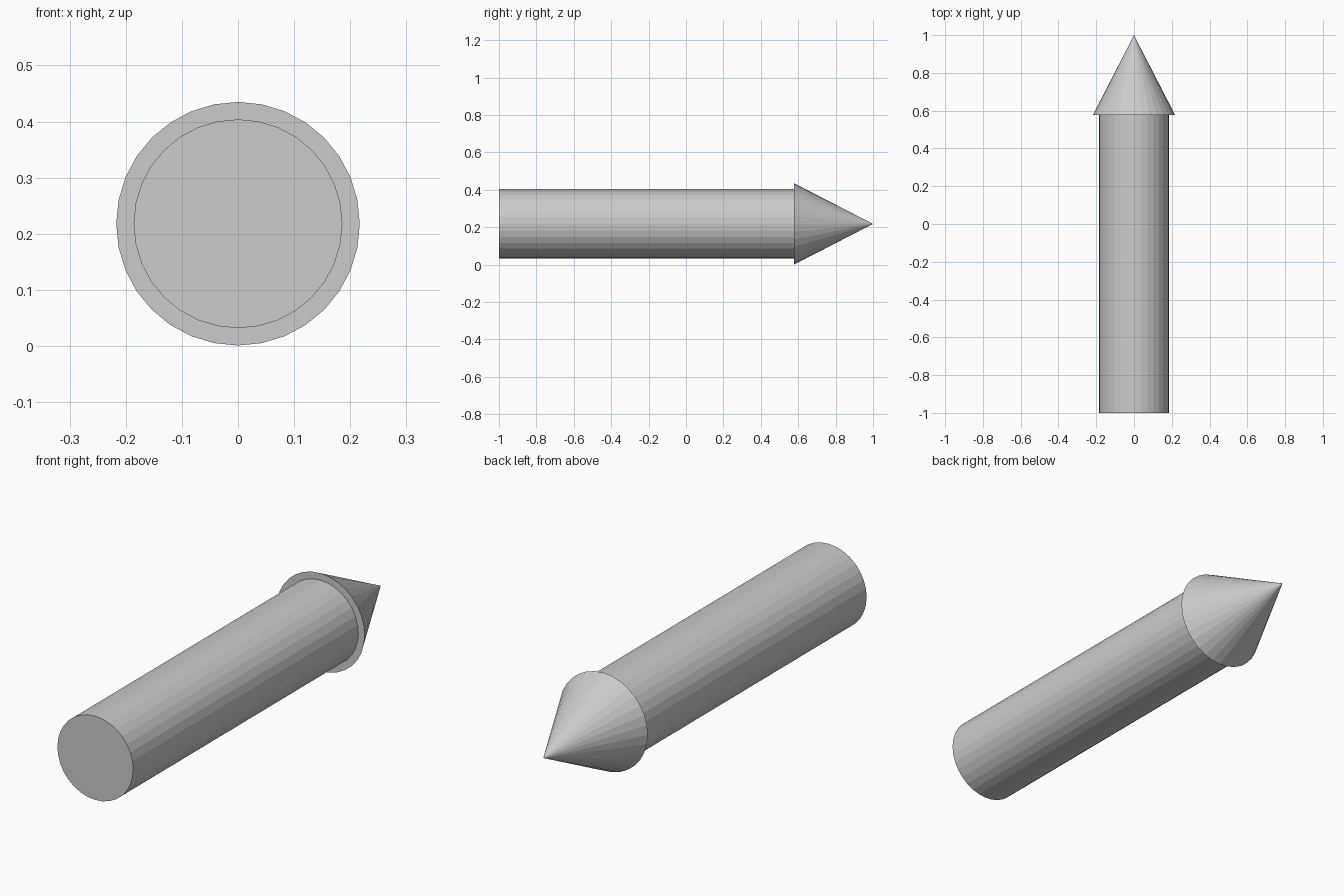
import bpy
import math

if "Cube" in bpy.data.objects:
    bpy.data.objects.remove(bpy.data.objects["Cube"])

SIDES = 32
CENTRE_Z = 0.218
JOINT_Y = 0.578


def round_part(name, r_back, r_tip, y0, y1):
    """Flat-faced cylinder or cone lying along +y from y0 to y1."""
    bpy.ops.mesh.primitive_cone_add(
        vertices=SIDES, radius1=r_back, radius2=r_tip, depth=y1 - y0,
        location=(0, (y0 + y1) / 2, CENTRE_Z),
        rotation=(-math.pi / 2, 0, 0))
    obj = bpy.context.object
    obj.name = name
    return obj


# Straight shaft
round_part("shaft", 0.186, 0.186, -1.0, JOINT_Y)

# Pointed head, slightly wider than the shaft
round_part("pointed_head", 0.217, 0.0, JOINT_Y, 1.0)
